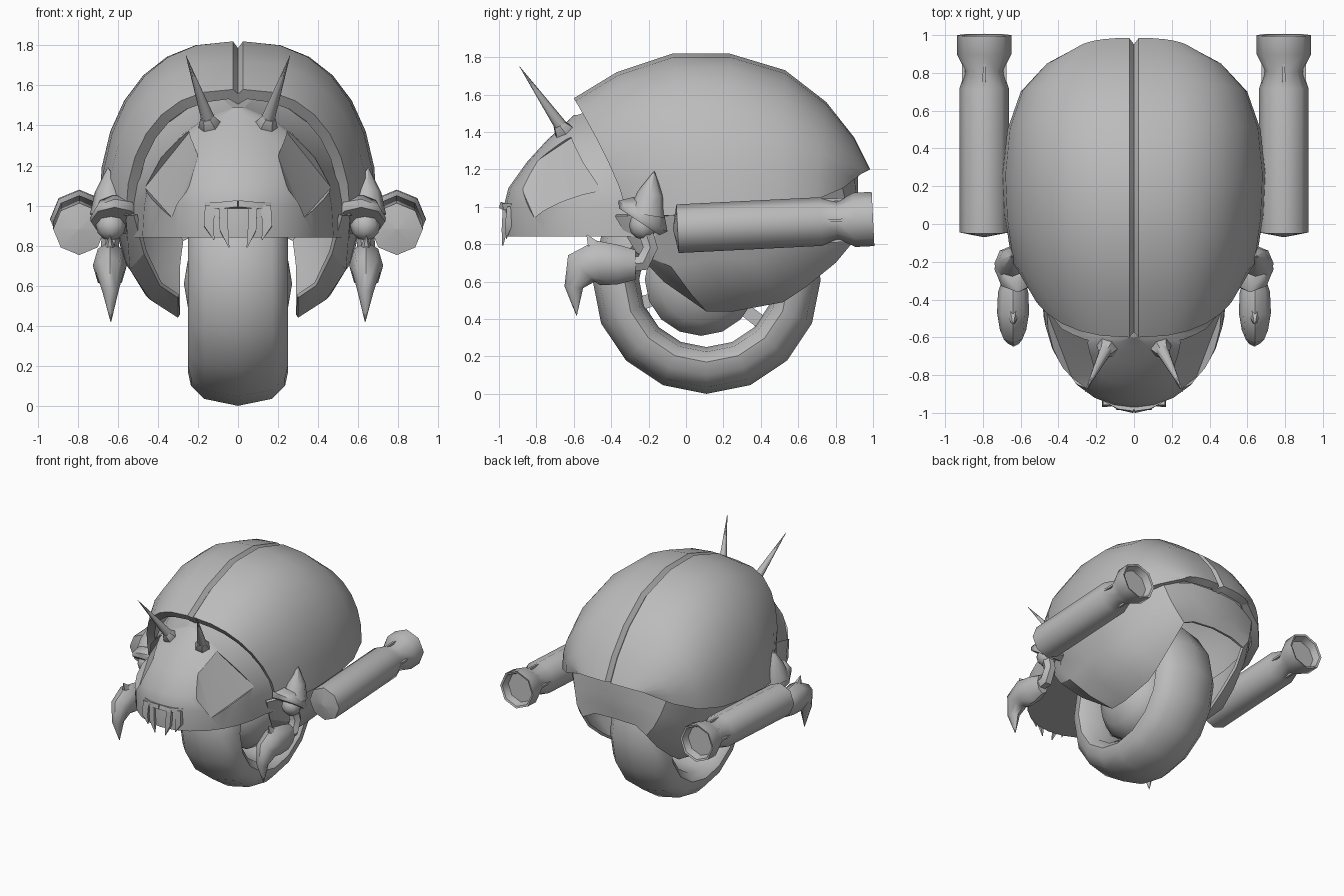
import bpy, bmesh, math
from mathutils import Vector

cube = bpy.data.objects.get("Cube")
if cube:
    bpy.data.objects.remove(cube, do_unlink=True)

grey = bpy.data.materials.new("plain_grey")
grey.use_nodes = True
grey.diffuse_color = (0.5, 0.5, 0.5, 1)
grey.node_tree.nodes["Principled BSDF"].inputs["Base Color"].default_value = (0.5, 0.5, 0.5, 1)


def finish(name, bm, mirror=True, thick=0, cutter=None, angle=50):
    """Turn a bmesh into a finished object with its modifiers applied."""
    bmesh.ops.recalc_face_normals(bm, faces=bm.faces)
    me = bpy.data.meshes.new(name)
    bm.to_mesh(me)
    bm.free()
    me.materials.append(grey)
    ob = bpy.data.objects.new(name, me)
    bpy.context.collection.objects.link(ob)
    if mirror:
        ob.modifiers.new("mirror", 'MIRROR')
    if thick:
        mod = ob.modifiers.new("thickness", 'SOLIDIFY')
        mod.thickness, mod.offset = thick, -1
    if cutter:
        mod = ob.modifiers.new("cut", 'BOOLEAN')
        mod.object, mod.operation, mod.solver = cutter, 'DIFFERENCE', 'EXACT'
    bpy.ops.object.select_all(action='DESELECT')
    ob.select_set(True)
    bpy.context.view_layer.objects.active = ob
    bpy.ops.object.convert(target='MESH')
    bpy.ops.object.shade_smooth_by_angle(angle=math.radians(angle))
    return ob


def loft(rows, ring=False, loop=False, caps=False):
    """Skin rows of points; ring closes each row, loop joins last row to first."""
    bm = bmesh.new()
    grid = [[bm.verts.new(p) for p in row] for row in rows]
    n = len(grid[0])
    for i in range(len(grid) if loop else len(grid) - 1):
        a, b = grid[i], grid[(i + 1) % len(grid)]
        for j in range(n if ring else n - 1):
            k = (j + 1) % n
            bm.faces.new((a[j], a[k], b[k], b[j]))
    if caps:
        bm.faces.new(grid[0])
        bm.faces.new(grid[-1])
    return bm


def tube(name, path, radii, sides=8, straight=False, mirror=True):
    """Sweep an ellipse along a path; radii are (across, along depth) pairs."""
    pts = [Vector(p) for p in path]
    phase = 0.5 if sides == 4 else 0
    rows = []
    for i, p in enumerate(pts):
        t = pts[min(i + 1, len(pts) - 1)] - pts[max(i - 1, 0)]
        if straight:
            t = pts[-1] - pts[0]
        t.normalize()
        ref = Vector((1, 0, 0))
        u = (ref - t * t.dot(ref)).normalized()
        v = t.cross(u)
        r = radii[i] if isinstance(radii[i], tuple) else (radii[i], radii[i])
        angles = [math.tau * (k + phase) / sides for k in range(sides)]
        rows.append([p + u * r[0] * math.cos(a) + v * r[1] * math.sin(a) for a in angles])
    return finish(name, loft(rows, ring=True, caps=True), mirror)


def ball(name, centre, r):
    bm = bmesh.new()
    bmesh.ops.create_uvsphere(bm, u_segments=8, v_segments=6, radius=r)
    bmesh.ops.translate(bm, verts=bm.verts, vec=centre)
    return finish(name, bm)


def lathe_x(name, profile, centre, steps, closed):
    """Revolve (x, radius) points around a sideways axle."""
    rows = []
    for i in range(steps):
        a = math.tau * i / steps
        rows.append([(x, centre[0] + r * math.sin(a), centre[1] - r * math.cos(a))
                     for x, r in profile])
    return finish(name, loft(rows, ring=closed, loop=True), mirror=False)


STEPS = 7
quarter = [math.pi / 2 * k / STEPS for k in range(STEPS + 1)]

# Domed back shell with a V groove: (top y, top z, rim y, rim z, half width)
arches = [(-.6, 1.58, -.31, .95, .56), (-.37, 1.72, -.18, .95, .65), (-.07, 1.82, .05, .96, .685),
          (.23, 1.82, .27, .98, .695), (.53, 1.73, .5, 1.0, .67), (.75, 1.56, .7, 1.04, .6),
          (.9, 1.37, .84, 1.1, .47), (.985, 1.2, .93, 1.17, .3)]
rows = []
for ty, tz, by, bz, w in arches:
    inward = Vector((0, .1 - ty, 1 - tz)).normalized() * .035
    row = [Vector((0, ty, tz)) + inward]
    for a in quarter:
        s, c = math.sin(a) ** .85, max(math.cos(a), 0) ** .92
        row.append(Vector((.025 + (w - .025) * s, by + (ty - by) * c ** 1.3, bz + (tz - bz) * c)))
    rows.append(row)
finish("back_shell", loft(rows), thick=.06)

# Flat eye facets are sliced off the head by a one-sided block
outline = ((.24, -.61, 1.37), (.2, -.79, 1.25), (.24, -.88, 1.1),
           (.33, -.81, .94), (.465, -.455, 1.09), (.39, -.57, 1.23))
push = Vector((.7, -.6, .35)).normalized() * .13
bm = bmesh.new()
for p in outline:
    bm.verts.new(p)
    bm.verts.new(Vector(p) + push)
bmesh.ops.convex_hull(bm, input=bm.verts)
eye_cutter = finish("eye_cutter", bm)
eye_cutter.hide_render = True

# Head, flaring back under the shell: (z, nose y, back y, half width)
levels = [(.84, -.97, -.36, .49), (1, -.975, -.42, .48), (1.1, -.95, -.45, .46),
          (1.24, -.85, -.5, .39), (1.36, -.74, -.55, .28), (1.44, -.65, -.575, .16),
          (1.49, -.6, -.585, .03)]
rows = []
for z, yf, yb, w in levels:
    side = [(w * math.sin(a), yb + (yf - yb) * math.cos(a), z) for a in quarter]
    side.append((w + .07, yb + .2, z + .1 * (z - .84)))
    rows.append([(-x, y, h) for x, y, h in reversed(side[1:])] + side)
finish("head", loft(rows, ring=True, caps=True), mirror=False, cutter=eye_cutter, angle=22)
bpy.data.objects.remove(eye_cutter, do_unlink=True)

# Mouth
tube("upper_lip", [(.16, -.92, 1), (.08, -.965, 1), (0, -.98, 1.005)], [.024] * 3, 4)
tube("outer_tooth", [(.14, -.94, 1), (.145, -.95, .9), (.12, -.96, .83)],
     [(.035, .025), (.035, .025), .003], 4)
tube("inner_fang", [(.075, -.965, 1), (.07, -.97, .88), (.045, -.98, .79)],
     [(.03, .02), (.03, .022), .003], 4)

# Antennae
tube("antenna_base", [(.125, -.62, 1.35), (.14, -.65, 1.4), (.155, -.68, 1.44)],
     [.035, .06, .035], 6)
tube("antenna_spike", [(.145, -.66, 1.42), (.26, -.89, 1.75)], [.036, .001], 8)

# Lower skirt with a bevelled front: four points from upper to lower edge per station
skirt = [((.52, -.38, .95), (.47, -.27, .76), (.39, -.12, .6), (.3, -.03, .54)),
         ((.56, -.28, .95), (.54, -.08, .68), (.44, .03, .53), (.3, .11, .44)),
         ((.63, .05, 1), (.56, .12, .72), (.46, .2, .55), (.3, .25, .44)),
         ((.64, .27, 1.02), (.57, .35, .72), (.46, .45, .57), (.3, .52, .49)),
         ((.61, .5, 1.04), (.52, .55, .8), (.43, .61, .65), (.3, .64, .57)),
         ((.54, .68, 1.08), (.46, .74, .92), (.39, .78, .78), (.3, .8, .7)),
         ((.42, .83, 1.13), (.38, .86, 1), (.34, .89, .9), (.28, .9, .82)),
         ((.2, .9, 1.18), (.2, .91, 1.05), (.19, .9, .95), (.18, .89, .87)),
         ((0, .92, 1.18), (0, .92, 1.05), (0, .91, .95), (0, .9, .88))]
finish("lower_skirt", loft(skirt), thick=.02, angle=25)

# Wheel with hub and spokes
axle = (.11, .61)
half = [(.17, .575), (.235, .51), (.25, .44), (.2, .385)]
tyre = [(0, .61)] + half + [(0, .36)] + [(-x, r) for x, r in reversed(half)]
lathe_x("tyre", tyre, axle, 16, True)
dome = [(.27, .001), (.25, .12), (.19, .23), (.1, .3)]
lathe_x("hub", dome + [(-x, r) for x, r in reversed(dome)], (axle[0] - .03, axle[1]), 16, False)
for i, deg in enumerate((200, 322, 90)):
    d = Vector((0, math.cos(math.radians(deg)), math.sin(math.radians(deg))))
    c = Vector((0, *axle))
    tube("spoke_%d" % (i + 1), [c + d * .2, c + d * .42], [.05, .05], 4, mirror=False)

# Exhaust pipes with shallow hollow nozzles: (y, radius)
pipe = [(-.07, .002), (-.045, .13), (.72, .13), (.81, .1), (.9, .145), (1, .145),
        (.995, .13), (.94, .115), (.94, .002)]
tube("exhaust_pipe", [(.793, y, .885 + .05 * y) for y, r in pipe], [r for y, r in pipe],
     8, straight=True)
for name, dx, dz in (("top_fin", 0, .11), ("outer_fin", .11, 0),
                     ("inner_fin", -.11, 0), ("bottom_fin", 0, -.11)):
    tube(name, [(.793 + dx, .72, .925 + dz), (.793 + dx, .87, .93 + dz)], [.012, .01], 4)

# Shoulders, arms and claws
tube("shoulder_spike", [(.64, -.21, .96), (.645, -.19, 1.07), (.65, -.17, 1.19)],
     [.1, .07, .002], 8)
tube("shoulder_collar", [(.615, -.25, .92), (.615, -.23, .95), (.625, -.2, 1)],
     [(.12, .13), (.125, .155), (.09, .1)], 8)
ball("shoulder_joint", (.635, -.23, .9), .075)
tube("arm", [(.635, -.22, .88), (.64, -.19, .78), (.64, -.23, .7), (.64, -.32, .69)],
     [.045, .045, .05, .045], 6)
tube("claw", [(.64, -.27, .69), (.64, -.36, .69), (.64, -.47, .7), (.64, -.56, .67),
              (.637, -.6, .57), (.635, -.585, .42)],
     [(.05, .08), (.08, .105), (.085, .12), (.07, .1), (.04, .05), .002], 8)
tube("claw_barb", [(.64, -.46, .74), (.64, -.53, .85)], [(.05, .07), .003], 6)
